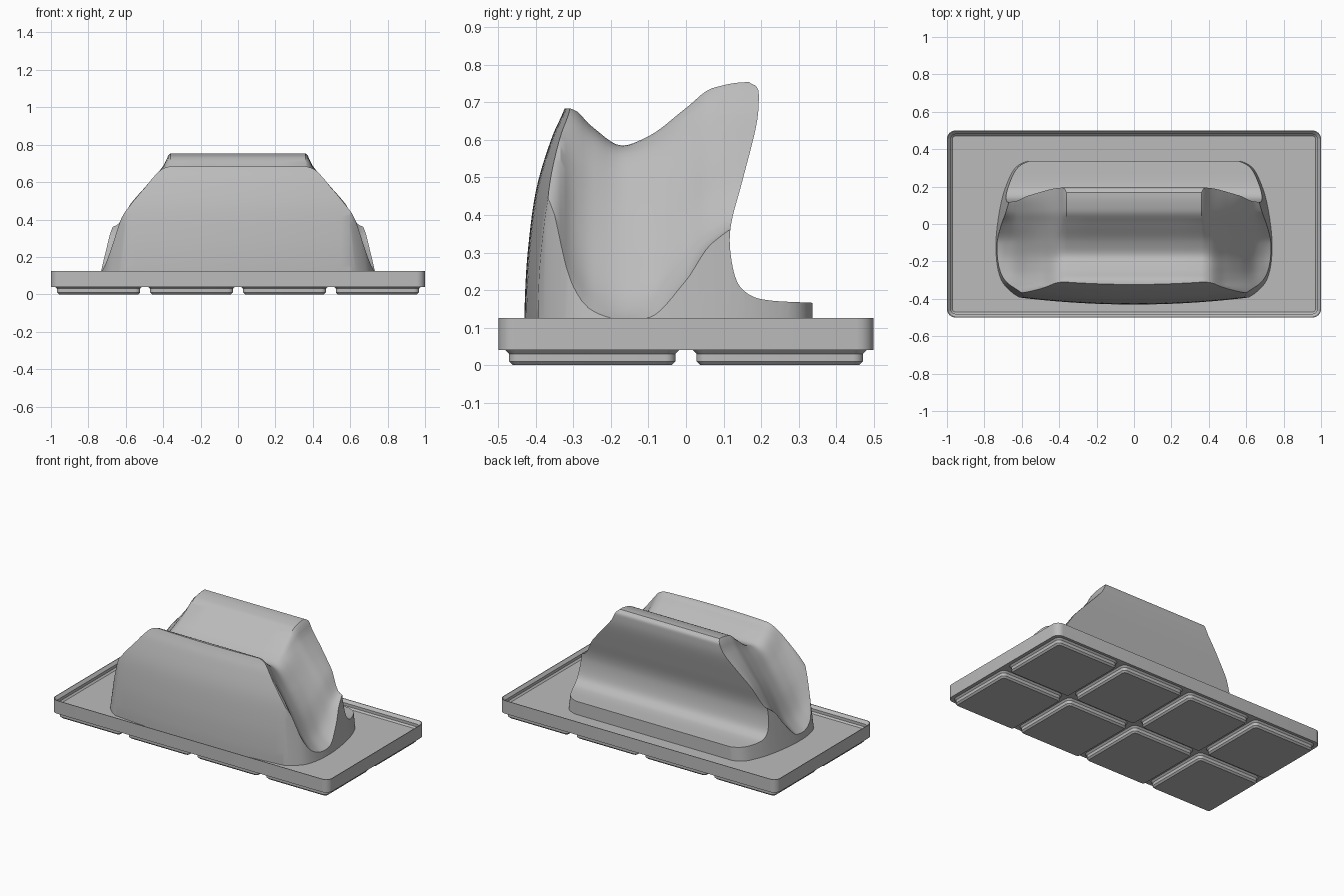
import bpy, bmesh, math
from mathutils import Vector

if "Cube" in bpy.data.objects:
    bpy.data.objects.remove(bpy.data.objects["Cube"])

grey = bpy.data.materials.new("light grey plastic")
grey.use_nodes = True
COLOUR = (0.5, 0.5, 0.5, 1)
grey.diffuse_color = COLOUR
grey.node_tree.nodes["Principled BSDF"].inputs["Base Color"].default_value = COLOUR


def loft(name, rings):
    """Skin a stack of equal closed rings and cap both ends."""
    bm = bmesh.new()
    rows = [[bm.verts.new(p) for p in ring] for ring in rings]
    n = len(rows[0])
    for a, b in zip(rows, rows[1:]):
        for i in range(n):
            j = (i + 1) % n
            bm.faces.new((a[i], a[j], b[j], b[i]))
    bm.faces.new(rows[0])
    bm.faces.new(rows[-1])
    bmesh.ops.recalc_face_normals(bm, faces=bm.faces)
    mesh = bpy.data.meshes.new(name)
    bm.to_mesh(mesh)
    bm.free()
    obj = bpy.data.objects.new(name, mesh)
    bpy.context.collection.objects.link(obj)
    mesh.materials.append(grey)
    return obj


def rounded_rect(hx, hy, r, z, cx=0, cy=0, steps=6):
    ring = []
    for q, (sx, sy) in enumerate(((1, 1), (-1, 1), (-1, -1), (1, -1))):
        for k in range(steps + 1):
            a = (q + k / steps) * math.pi / 2
            ring.append((cx + sx * (hx - r) + r * math.cos(a),
                         cy + sy * (hy - r) + r * math.sin(a), z))
    return ring


def spline(points, steps=6):
    """Smooth curve through 2D points."""
    p = [Vector(q) for q in points]
    p = [2 * p[0] - p[1]] + p + [2 * p[-1] - p[-2]]
    out = []
    for a, b, c, d in zip(p, p[1:], p[2:], p[3:]):
        for k in range(steps):
            t = k / steps
            out.append(0.5 * (2 * b + (c - a) * t + (2 * a - 5 * b + 4 * c - d) * t ** 2
                              + (3 * b - a - 3 * c + d) * t ** 3))
    return out + [p[-2]]


def smooth_value(xs, ys, x):
    """Interpolation without overshoot."""
    n = len(xs)
    x = min(max(x, xs[0]), xs[-1])
    i = next(k for k in range(n - 1) if x <= xs[k + 1])
    sec = [(ys[k + 1] - ys[k]) / (xs[k + 1] - xs[k]) for k in range(n - 1)]

    def slope(k):
        if k == 0 or k == n - 1:
            return sec[min(k, n - 2)]
        a, b = sec[k - 1], sec[k]
        return 2 * a * b / (a + b) if a * b > 0 else 0

    h = xs[i + 1] - xs[i]
    t = (x - xs[i]) / h
    return (ys[i] * (1 + 2 * t) * (1 - t) ** 2 + ys[i + 1] * t * t * (3 - 2 * t)
            + h * (slope(i) * t * (1 - t) ** 2 - slope(i + 1) * t * t * (1 - t)))


def boolean(target, cutter, operation):
    mod = target.modifiers.new(operation, "BOOLEAN")
    mod.object, mod.operation, mod.solver = cutter, operation, "EXACT"
    bpy.context.view_layer.objects.active = target
    bpy.ops.object.modifier_apply(modifier=mod.name)
    bpy.data.objects.remove(cutter)


# Tray with a stepped lip
tray_steps = ((0, 0.04), (0, 0.125), (0.004, 0.125), (0.02, 0.108), (0.02, 0.09), (0.03, 0.08))
parts = [loft("tray", [rounded_rect(1 - d, 0.5 - d, 0.045 - d, z) for d, z in tray_steps])]

# Eight square feet with chamfered edges
foot_steps = ((0.212, 0), (0.222, 0.01), (0.222, 0.03), (0.237, 0.045))
for col in range(4):
    for row in range(2):
        cx, cy = (col - 1.5) * 0.497, (row - 0.5) * 0.5
        parts.append(loft(f"foot_{col}_{row}", [
            rounded_rect(h, h, h - 0.195, z, cx, cy) for h, z in foot_steps]))

# Holder: side profile drawn across x, with a slightly bowed front
front = spline([(-0.43, 0.06), (-0.43, 0.16), (-0.422, 0.3), (-0.4, 0.465),
                (-0.36, 0.6), (-0.325, 0.68), (-0.28, 0.8)])
back = spline([(0.14, 0.8), (0.168, 0.755), (0.188, 0.742), (0.194, 0.715), (0.187, 0.637),
               (0.15, 0.49), (0.121, 0.38), (0.118, 0.305), (0.135, 0.225),
               (0.17, 0.187), (0.225, 0.172), (0.337, 0.166)])
sections = []
for k in range(33):
    x = -0.8 + k * 0.05
    ring = [(x, p.x + 0.1 * x * x, p.y) for p in front]
    ring += [(x, p.x, p.y) for p in back] + [(x, 0.337, 0.06)]
    sections.append(ring)
holder = loft("holder", sections)

# Rounded plan outline that narrows with height
half = spline([(0.5, -0.46), (0.6, -0.4), (0.66, -0.36), (0.71, -0.3), (0.735, -0.2),
               (0.737, -0.06), (0.71, 0.12), (0.67, 0.24), (0.63, 0.305),
               (0.57, 0.337), (0.5, 0.36)], 4)
outline = [(p.x, p.y) for p in half] + [(-p.x, p.y) for p in reversed(half)]
hull = loft("plan_cutter", [[(x * s, y, z) for x, y in outline]
                            for z, s in ((0.075, 1), (0.37, 0.94), (0.9, 0.83))])
boolean(holder, hull, "INTERSECT")

# Saddle-shaped scoop: heights across y, at stations along x
ys = (-0.5, -0.36, -0.34, -0.305, -0.25, -0.17, -0.1, 0, 0.07, 0.16, 0.4)
stations = {
    0: (0.685, 0.685, 0.685, 0.683, 0.635, 0.585, 0.61, 0.685, 0.738, 0.754, 0.755),
    0.36: (0.685, 0.685, 0.685, 0.683, 0.635, 0.585, 0.61, 0.685, 0.738, 0.754, 0.755),
    0.4: (0.68, 0.68, 0.68, 0.67, 0.62, 0.572, 0.59, 0.64, 0.675, 0.685, 0.69),
    0.49: (0.58, 0.58, 0.58, 0.54, 0.49, 0.46, 0.475, 0.52, 0.56, 0.58, 0.59),
    0.57: (0.485, 0.485, 0.475, 0.41, 0.36, 0.335, 0.35, 0.41, 0.46, 0.49, 0.49),
    0.65: (0.37, 0.37, 0.34, 0.27, 0.215, 0.19, 0.2, 0.275, 0.34, 0.38, 0.38),
    0.7: (0.25, 0.25, 0.24, 0.2, 0.16, 0.14, 0.15, 0.23, 0.32, 0.37, 0.37),
    0.74: (0.13, 0.13, 0.13, 0.13, 0.125, 0.115, 0.12, 0.21, 0.31, 0.37, 0.37),
}
xs = list(stations)
samples = [0, 0.12, 0.24, 0.36] + [0.36 + 0.0133 * k for k in range(1, 31)] + [0.82]
samples = [-x for x in reversed(samples[1:])] + samples
grid_y = [-0.5 + 0.9 * k / 60 for k in range(61)]
rings = []
for x in samples:
    row = [smooth_value(xs, column, abs(x)) for column in zip(*stations.values())]
    ring = [(x, y, smooth_value(ys, row, y)) for y in grid_y]
    rings.append(ring + [(x, 0.4, 1), (x, -0.5, 1)])
boolean(holder, loft("scoop_cutter", rings), "DIFFERENCE")
parts.append(holder)

# Smooth shading with sharp edges kept
bpy.ops.object.select_all(action="DESELECT")
for obj in parts:
    obj.select_set(True)
bpy.context.view_layer.objects.active = holder
bpy.ops.object.shade_smooth_by_angle(angle=math.radians(30))
